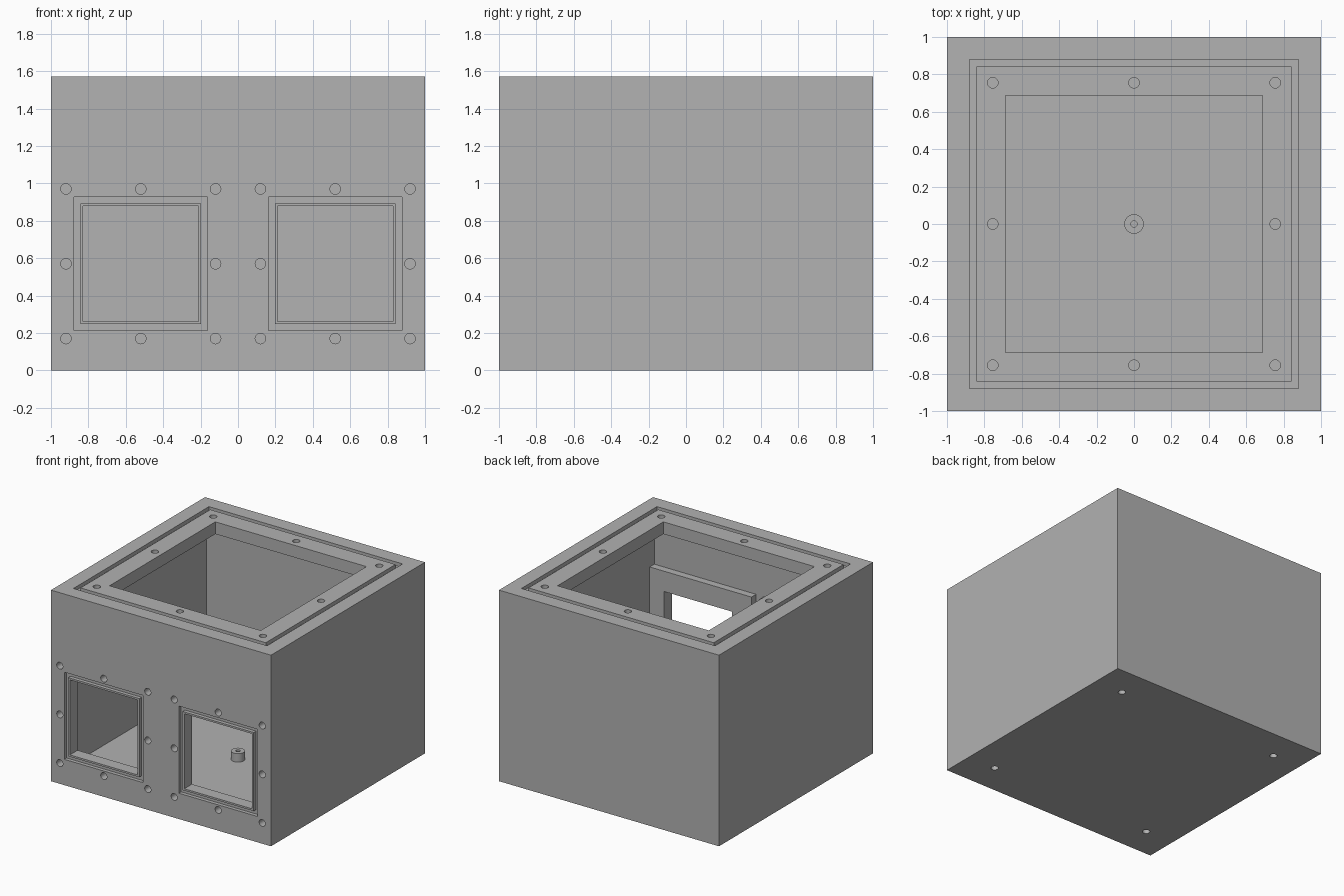
import bpy, bmesh
from mathutils import Matrix, Vector

old = bpy.data.objects.get("Cube")
if old:
    bpy.data.objects.remove(old)

HEIGHT, WALL, FLOOR, RIM = 1.57, 0.04, 0.066, 0.1
HOLE_R, HOLE_DEPTH, GROOVE_DEPTH = 0.028, 0.07, 0.03
INNER = 1 - WALL
WINDOW_X, WINDOW_Z = 0.52, 0.57

grey = bpy.data.materials.new("plain grey")
grey.use_nodes = True
grey.diffuse_color = (0.445, 0.445, 0.445, 1)
grey.node_tree.nodes["Principled BSDF"].inputs["Base Color"].default_value = grey.diffuse_color


def box(bm, lo, hi):
    lo, hi = Vector(lo), Vector(hi)
    m = Matrix.Translation((lo + hi) / 2) @ Matrix.Diagonal((*(hi - lo), 1))
    bmesh.ops.create_cube(bm, size=1, matrix=m)


def cylinder(bm, centre, radius, depth, front=False):
    m = Matrix.Translation(centre)
    if front:
        m = m @ Matrix.Rotation(1.5707963, 4, "X")
    bmesh.ops.create_cone(bm, cap_ends=True, segments=32, radius1=radius,
                          radius2=radius, depth=depth, matrix=m)


def square_ring(bm, outer, inner, depth, matrix):
    """Solid square frame, centred on the local origin, local z as its axis."""
    loops = []
    for r, z in ((outer, -depth), (outer, depth), (inner, depth), (inner, -depth)):
        loops.append([bm.verts.new(matrix @ Vector((x * r, y * r, z)))
                      for x, y in ((1, 1), (-1, 1), (-1, -1), (1, -1))])
    for k in range(4):
        a, b = loops[k], loops[(k + 1) % 4]
        for i in range(4):
            j = (i + 1) % 4
            bm.faces.new((a[i], a[j], b[j], b[i]))


def finish(bm, name):
    bmesh.ops.recalc_face_normals(bm, faces=bm.faces)
    mesh = bpy.data.meshes.new(name)
    bm.to_mesh(mesh)
    bm.free()
    mesh.materials.append(grey)
    obj = bpy.data.objects.new(name, mesh)
    bpy.context.collection.objects.link(obj)
    return obj


def combine(target, bm, operation):
    tool = finish(bm, "helper")
    tool.hide_render = True
    mod = target.modifiers.new("combine", "BOOLEAN")
    mod.operation, mod.object, mod.solver = operation, tool, "EXACT"
    bpy.context.view_layer.objects.active = target
    bpy.ops.object.modifier_apply(modifier=mod.name)
    bpy.data.objects.remove(tool)


def smooth(obj):
    bpy.ops.object.select_all(action="DESELECT")
    obj.select_set(True)
    bpy.context.view_layer.objects.active = obj
    bpy.ops.object.shade_smooth_by_angle(angle=0.6)


# Outer block, hollowed to thin walls below a thick top rim
bm = bmesh.new()
box(bm, (-1, -1, 0), (1, 1, HEIGHT))
housing = finish(bm, "housing")
bm = bmesh.new()
box(bm, (-INNER, -INNER, FLOOR), (INNER, INNER, HEIGHT - RIM))
combine(housing, bm, "DIFFERENCE")

# Thickened pads inside the front wall, around each window
bm = bmesh.new()
for s in (-1, 1):
    x0, x1 = sorted((s * 0.035, s * 0.98))
    box(bm, (x0, -0.98, 0.095), (x1, -0.9, 1.045))
combine(housing, bm, "UNION")

# Cutters: top opening, windows, seal grooves and screw holes
bm = bmesh.new()
box(bm, (-0.687, -0.687, HEIGHT - RIM - 0.05), (0.687, 0.687, HEIGHT + 0.1))
square_ring(bm, 0.88, 0.842, GROOVE_DEPTH, Matrix.Translation((0, 0, HEIGHT)))
grid = [(i, j) for i in (-1, 0, 1) for j in (-1, 0, 1) if (i, j) != (0, 0)]
for i, j in grid:
    cylinder(bm, (i * 0.755, j * 0.755, HEIGHT), HOLE_R, 2 * HOLE_DEPTH)
    if i and j:
        cylinder(bm, (i * 0.745, j * 0.745, 0), HOLE_R, 3 * FLOOR)
for s in (-1, 1):
    x = s * WINDOW_X
    r = 0.308
    box(bm, (x - r, -1.1, WINDOW_Z - r), (x + r, -0.85, WINDOW_Z + r))
    face = Matrix.Translation((x, -1, WINDOW_Z)) @ Matrix.Rotation(1.5707963, 4, "X")
    square_ring(bm, 0.358, 0.323, GROOVE_DEPTH, face)
    for i, j in grid:
        cylinder(bm, (x + i * 0.4, -1, WINDOW_Z + j * 0.4), HOLE_R, 2 * HOLE_DEPTH, True)
combine(housing, bm, "DIFFERENCE")
smooth(housing)

# Small drilled post in the middle of the floor
bm = bmesh.new()
cylinder(bm, (0, 0, FLOOR + 0.035), 0.052, 0.07)
post = finish(bm, "centre_post")
bm = bmesh.new()
cylinder(bm, (0, 0, FLOOR + 0.07), 0.017, 0.12)
combine(post, bm, "DIFFERENCE")
smooth(post)
